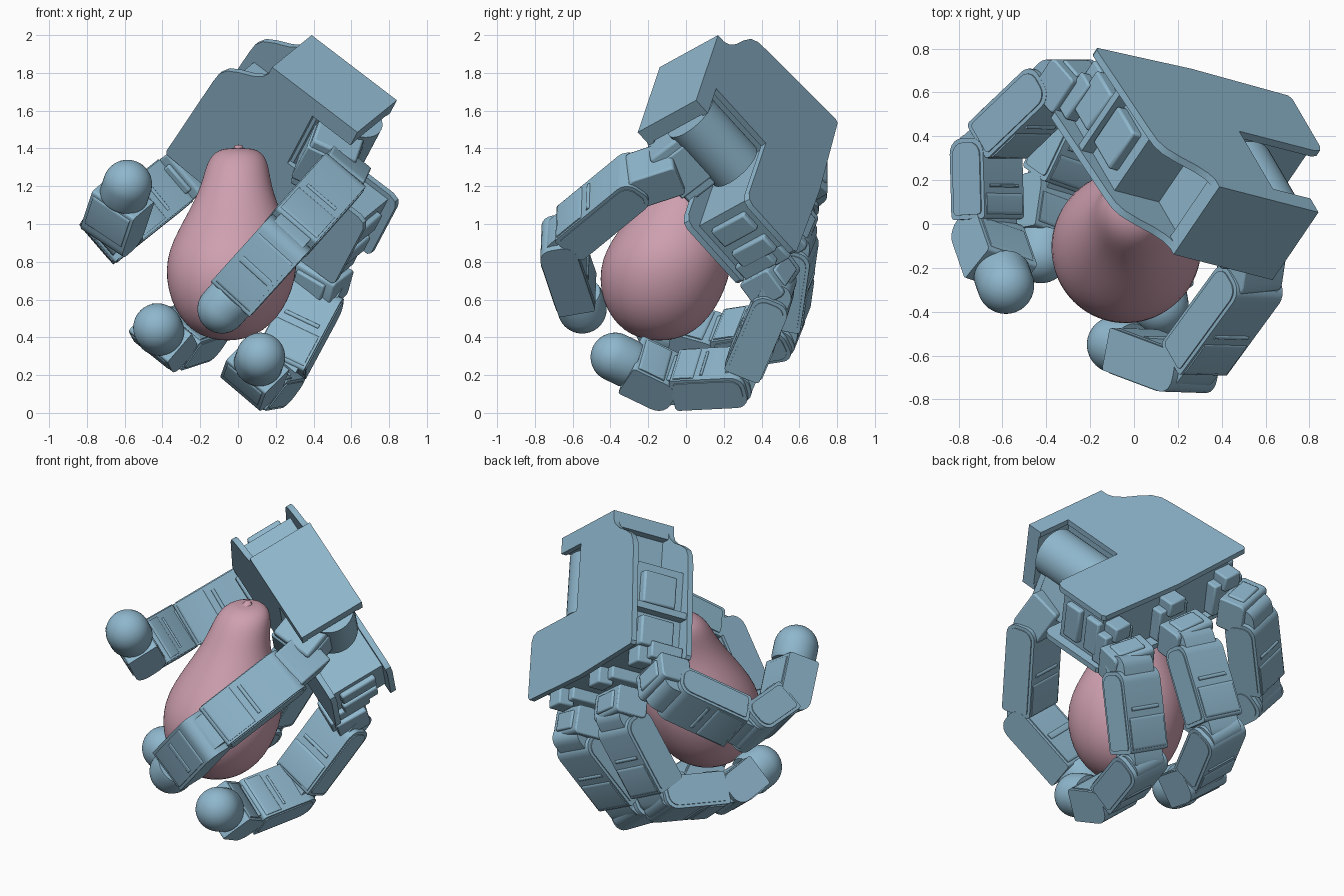
import bpy, bmesh, math
from mathutils import Vector, Matrix

if "Cube" in bpy.data.objects:
    bpy.data.objects.remove(bpy.data.objects["Cube"], do_unlink=True)


def material(name, rgb):
    m = bpy.data.materials.new(name)
    m.use_nodes = True
    m.diffuse_color = (*rgb, 1)
    m.node_tree.nodes["Principled BSDF"].inputs["Base Color"].default_value = (*rgb, 1)
    return m


BLUE = material("steel blue", (0.275, 0.475, 0.61))
PINK = material("dusty pink", (0.62, 0.35, 0.43))
made = []


def finish(name, bm, mat, matrix):
    bmesh.ops.transform(bm, matrix=matrix, verts=bm.verts)
    bmesh.ops.recalc_face_normals(bm, faces=bm.faces)
    mesh = bpy.data.meshes.new(name)
    bm.to_mesh(mesh)
    bm.free()
    mesh.materials.append(mat)
    ob = bpy.data.objects.new(name, mesh)
    bpy.context.collection.objects.link(ob)
    made.append(ob)
    return ob


def axes(origin, x, y, z):
    m = Matrix((x, y, z)).transposed().to_4x4()
    m.translation = origin
    return m


def prism(name, outline, z0, z1, matrix, bevel=0):
    """Extrude a 2D outline from z0 to z1 in a local frame."""
    bm = bmesh.new()
    face = bm.faces.new([bm.verts.new((x, y, z0)) for x, y in outline])
    out = bmesh.ops.extrude_face_region(bm, geom=[face])
    top = [v for v in out["geom"] if isinstance(v, bmesh.types.BMVert)]
    bmesh.ops.translate(bm, verts=top, vec=(0, 0, z1 - z0))
    ob = finish(name, bm, BLUE, matrix)
    if bevel:
        mod = ob.modifiers.new("soft edges", "BEVEL")
        mod.width, mod.segments = bevel, 2


def rect(x0, x1, y0, y1):
    return [(x0, y0), (x1, y0), (x1, y1), (x0, y1)]


def rounded(x0, x1, y0, y1, r0, r1):
    """Rectangle whose start corners have radius r0 and end corners r1."""
    pts = []
    for cx, cy, r, start in ((x0 + r0, y0 + r0, r0, 180), (x1 - r1, y0 + r1, r1, 270),
                             (x1 - r1, y1 - r1, r1, 0), (x0 + r0, y1 - r0, r0, 90)):
        for k in range(6):
            a = math.radians(start + 18 * k)
            pts.append((cx + r * math.cos(a), cy + r * math.sin(a)))
    return pts


def lathe(name, profile, mat, matrix, steps=40):
    bm = bmesh.new()
    verts = [bm.verts.new((r, 0, z)) for r, z in profile]
    edges = [bm.edges.new(p) for p in zip(verts, verts[1:])]
    bmesh.ops.spin(bm, geom=verts + edges, cent=(0, 0, 0), axis=(0, 0, 1),
                   angle=2 * math.pi, steps=steps)
    bmesh.ops.remove_doubles(bm, verts=bm.verts, dist=0.0005)
    return finish(name, bm, mat, matrix)


# Palm frame: across the knuckles, along the fingers, out of the back
BACK = Vector((0.511, 0.754, 0.414)).normalized()
ACROSS = Vector((0.785, -0.191, -0.589))
ACROSS = (ACROSS - BACK * ACROSS.dot(BACK)).normalized()
ALONG = BACK.cross(ACROSS)
PALM = axes(Vector((0.39, 0.17, 2.0)), ACROSS, ALONG, BACK)


def palm_point(a, c, b):
    return PALM @ Vector((a, c, -b))


# Palm plates: L-shaped with a wavy side and a thumb notch
wave = [(0, 0), (0, .05), (-.02, .09), (-.07, .13), (-.15, .17), (-.21, .21), (-.24, .26), (-.25, .33)]


def palm_outline(notch_a, notch_c):
    return wave + [(-.297, .9), (-.285, .92), (.285, .95), (.84, .935), (.856, .915),
                   (.856, notch_c + .05), (.84, notch_c + .015), (.8, notch_c), (notch_a, notch_c),
                   (notch_a, .1), (.58, .1), (.58, 0)]


prism("palm_back_plate", palm_outline(.36, .52), -.035, 0, PALM)
prism("palm_front_plate", palm_outline(.32, .46), -.41, -.375, PALM)
prism("wrist_block", rect(0, .58, 0, .09), -.41, 0, PALM)
core = [(.06, .08), (.06, .36), (-.2, .36), (-.2, .88), (.8, .88), (.8, .55), (.34, .55), (.34, .08)]
prism("palm_core", core, -.38, -.03, PALM)
for c0, c1 in ((.42, .62), (.7, .88)):
    prism("palm_side_cover", rect(-.25, -.15, c0, c1), -.31, -.09, PALM, .012)
prism("palm_side_rib", rect(-.265, -.15, .63, .67), -.4, -.01, PALM)
for c0, c1 in ((.6, .72), (.77, .88)):
    prism("thumb_side_cover", rect(.75, .835, c0, c1), -.33, -.1, PALM, .012)
for a in (-.153, .285, .723):
    prism("knuckle_socket", rect(a - .11, a + .11, .85, .95), -.37, -.16, PALM, .01)
    prism("knuckle_lug", rect(a - .06, a + .06, .87, .98), -.2, -.1, PALM, .01)


# Finger parts
def link_frame(p, q, width_axis):
    t = (q - p).normalized()
    n = (width_axis - t * width_axis.dot(t)).normalized()
    return axes(p, t, n.cross(t), n), (q - p).length


def link(name, p, q, width_axis, start=-.06, trim=.07):
    m, length = link_frame(p, q, width_axis)
    end = length - trim
    prism(name, rounded(start, end, -.1, .1, .07, .02), -.138, .138, m)
    # raised cover on both faces of the far half, with a bar before it
    prism(name + "_cover", rounded(length * .5, end - .015, -.107, .107, .02, .02), -.125, .125, m)
    prism(name + "_groove_bar", rounded(length * .4, length * .44, -.108, .108, .01, .01), -.1, .1, m)
    # narrow hinges reaching into the neighbouring links
    prism(name + "_root_hinge", rounded(-.08, start + .1, -.085, .085, .07, .02), -.11, .11, m)
    prism(name + "_hinge", rounded(end - .05, length + .06, -.085, .085, .02, .08), -.105, .105, m)
    prism(name + "_side_plates", rounded(start + .02, end - .02, -.082, .082, .06, .02), -.144, .144, m)


def fingertip(name, p, q, width_axis):
    """Short end link carrying a domed tip centred on q."""
    m, length = link_frame(p, q, width_axis)
    end = length - .09
    prism(name + "_end_link", rounded(-.07, end, -.1, .1, .075, .015), -.138, .138, m)
    prism(name + "_end_cover", rounded(.02, end - .02, -.107, .107, .02, .02), -.12, .12, m)
    r = .13
    dome = [(0, -.1), (r * .95, -.1), (r, -.08)]
    dome += [(r * math.cos(math.pi * k / 24), r * math.sin(math.pi * k / 24)) for k in range(13)]
    rot = (q - p).to_track_quat("Z", "Y").to_matrix().to_4x4()
    lathe(name + "_tip", dome, BLUE, Matrix.Translation(q) @ rot)


# Each finger: place on the palm, base direction, width axis, joints to the tip
fingers = {
    "index_finger": (-.153, .94, (-.577, .653, -.493), (.65, 0, -.76),
                     [(-.33, .66, 1.23), (-.675, .33, .955), (-.665, -.05, .97), (-.585, -.28, 1.21)]),
    "middle_finger": (.285, .96, (-.32, .62, -.71), (.76, -.2, -.62),
                      [(.06, .59, .92), (-.2, .52, .435), (-.385, .13, .375), (-.425, -.14, .45)]),
    "ring_finger": (.723, .94, (-.22, .58, -.785), (.76, -.22, -.62),
                    [(.44, .485, .655), (.19, .285, .19), (.075, -.115, .17), (.12, -.375, .295)]),
}
for name, (a, c, heading, axis, joints) in fingers.items():
    n = Vector(axis)
    pts = [Vector(j) for j in joints]
    root = palm_point(a, c, .3)
    m, length = link_frame(root, root + Vector(heading), n)
    prism(name + "_base", rounded(.02, .19, -.1, .1, .02, .03), -.138, .138, m, .008)
    prism(name + "_base_cap", rect(.05, .16, -.12, .112), -.09, .09, m, .01)
    link(name + "_lower", pts[0], pts[1], n, start=.01)
    link(name + "_middle", pts[1], pts[2], n)
    fingertip(name, pts[2], pts[3], n)

# Thumb: motor in the notch, swinging base block, bracket, links and tip
drum = [(0, .12), (.15, .12), (.15, .5), (0, .5)]
lathe("thumb_motor", drum, BLUE,
      axes(palm_point(.47, 0, .17), ACROSS, -BACK, ALONG))
swing = (ACROSS * .342 - BACK * .94).normalized()
side = ALONG.cross(swing)
base = axes(palm_point(.42, .31, .16), ALONG, swing, side)
prism("thumb_base", rect(-.17, .17, .02, .33), -.13, .13, base, .015)
prism("thumb_base_cover", rect(-.12, .12, .08, .34), -.14, .14, base, .01)
thumb = [Vector(p) for p in ((.55, -.08, 1.29), (.52, -.28, 1.225), (.235, -.67, .905), (-.085, -.55, .55))]
axis = Vector((-.755, .03, .657))
m, length = link_frame(thumb[0], thumb[1], axis)
prism("thumb_bracket", rounded(-.04, length + .02, -.1, .1, .02, .05), -.12, .12, m, .01)
link("thumb_lower", thumb[1], thumb[2], axis)
m, length = link_frame(thumb[2], thumb[3], axis)
fingertip("thumb", thumb[2], thumb[3], axis)
prism("thumb_end_band", rounded(.17, .21, -.112, .112, .01, .01), -.1, .1, m)

# Pear with a short stem, its neck bending backward
pear = [(0, 0), (.07, .005), (.15, .03), (.22, .08), (.285, .16), (.33, .27), (.347, .38),
        (.335, .48), (.295, .58), (.245, .68), (.2, .78), (.178, .86), (.163, .93),
        (.14, .98), (.1, 1.01), (.05, 1.02), (.024, 1.015), (.022, 1.035), (0, 1.037)]
ob = lathe("pear", pear, PINK, Matrix.Identity(4), 48)
for v in ob.data.vertices:
    t = v.co.z / 1.037
    v.co += Vector((.06 * t - .057, .24 * t * t - .14, .383))
mod = ob.modifiers.new("smooth", "SUBSURF")
mod.levels = mod.render_levels = 1

# Smooth curved surfaces, keep hard edges
bpy.ops.object.select_all(action="DESELECT")
for ob in made:
    ob.select_set(True)
bpy.context.view_layer.objects.active = made[0]
bpy.ops.object.shade_smooth_by_angle(angle=math.radians(35))
